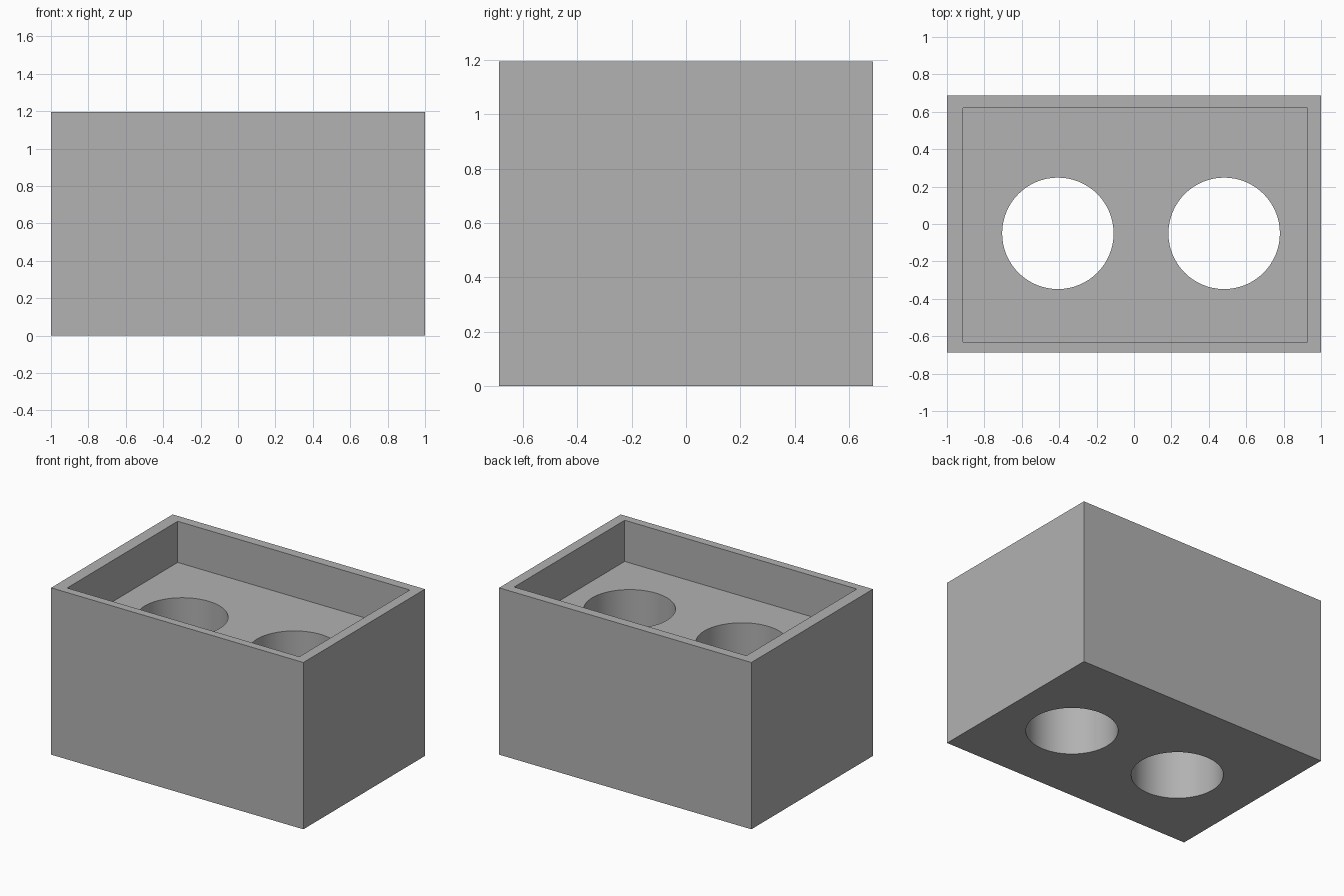
import bpy

default = bpy.data.objects.get("Cube")
if default:
    bpy.data.objects.remove(default, do_unlink=True)

WIDTH, DEPTH, HEIGHT = 2.0, 1.376, 1.195
FLOOR = 0.9

grey = bpy.data.materials.new("plain_grey")
grey.use_nodes = True
colour = (0.445, 0.445, 0.445, 1)
grey.diffuse_color = colour
grey.node_tree.nodes["Principled BSDF"].inputs["Base Color"].default_value = colour


def box(name, x, y, z):
    """Box spanning the (low, high) pairs x, y and z."""
    spans = (x, y, z)
    bpy.ops.mesh.primitive_cube_add(size=1, location=[sum(s) / 2 for s in spans])
    obj = bpy.context.object
    obj.name = name
    obj.scale = [s[1] - s[0] for s in spans]
    bpy.ops.object.transform_apply(location=True, rotation=False, scale=True)
    obj.data.materials.append(grey)
    return obj


def cut(body, cutter):
    """Subtract the cutter from the body and discard it."""
    cutter.hide_render = True
    mod = body.modifiers.new("cut", "BOOLEAN")
    mod.operation = "DIFFERENCE"
    mod.solver = "EXACT"
    mod.object = cutter
    bpy.context.view_layer.objects.active = body
    bpy.ops.object.modifier_apply(modifier=mod.name)
    bpy.data.objects.remove(cutter, do_unlink=True)


# Solid block
block = box("holder_block", (-WIDTH / 2, WIDTH / 2), (-DEPTH / 2, DEPTH / 2), (0, HEIGHT))

# Shallow rectangular recess in the top
cut(block, box("recess_cutter", (-0.913, 0.927), (-0.63, 0.621), (FLOOR, HEIGHT + 0.2)))

# Two round holes through the recess floor
for x in (-0.407, 0.482):
    bpy.ops.mesh.primitive_cylinder_add(vertices=64, radius=0.298, depth=3, location=(x, -0.05, 0.5))
    hole = bpy.context.object
    hole.name = "hole_cutter"
    hole.data.materials.append(grey)
    cut(block, hole)

# Smooth hole walls, sharp box edges
bpy.ops.object.select_all(action="DESELECT")
block.select_set(True)
bpy.context.view_layer.objects.active = block
bpy.ops.object.shade_smooth_by_angle()
